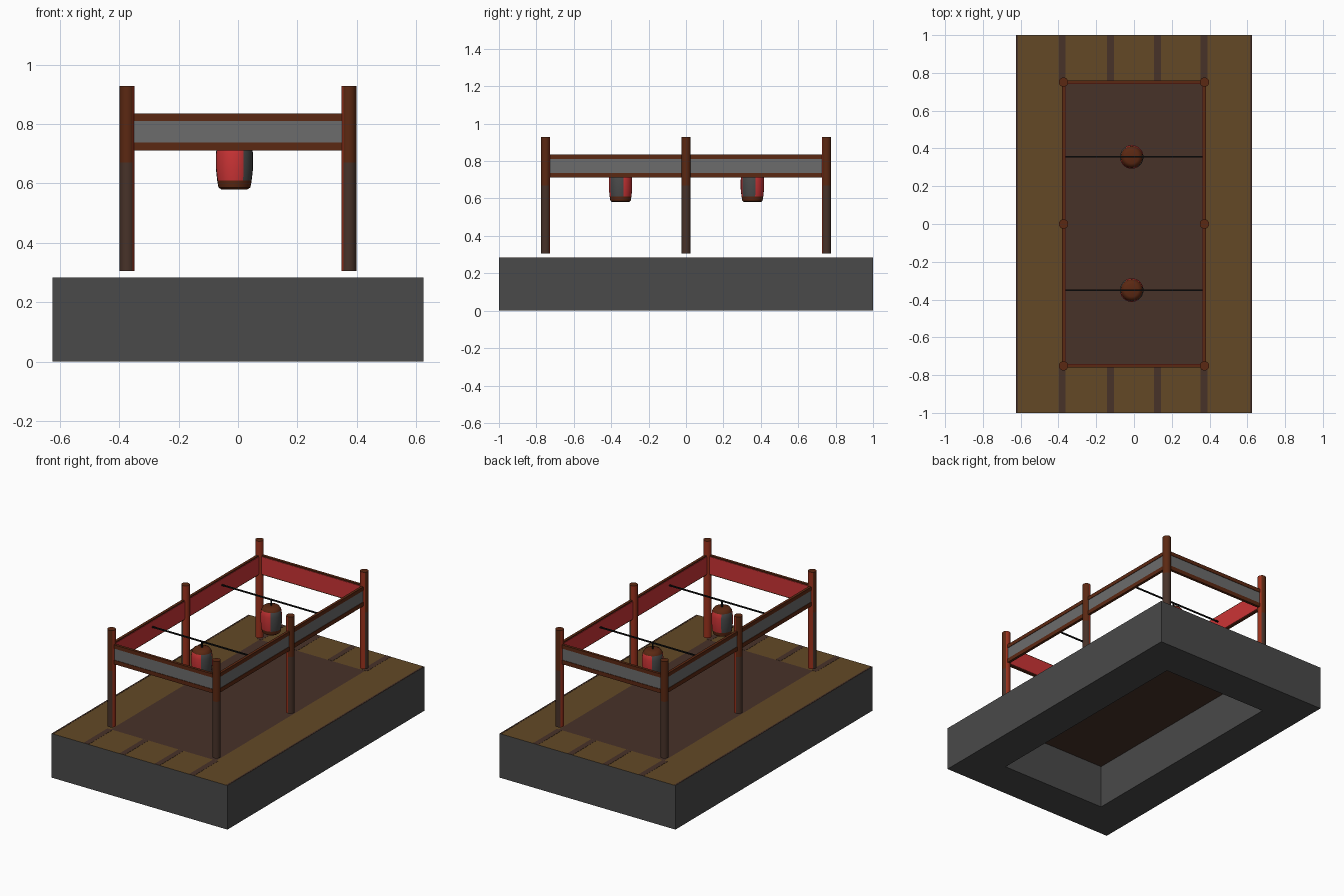
import bpy, bmesh, math
from mathutils import Vector

if "Cube" in bpy.data.objects:
    bpy.data.objects.remove(bpy.data.objects["Cube"])


def mat(name, r, g, b):
    m = bpy.data.materials.new(name)
    m.diffuse_color = (r, g, b, 1)
    m.use_nodes = True
    m.node_tree.nodes["Principled BSDF"].inputs["Base Color"].default_value = m.diffuse_color
    return m


CHARCOAL = mat("charcoal", .068, .068, .068)
GREY = mat("panel grey", .15, .15, .15)
APRON = mat("apron ochre", .125, .066, .019)
MAT = mat("mat brown", .064, .032, .022)
RUST = mat("rust brown", .105, .021, .006)
RUST_RED = mat("rust red", .33, .032, .012)
RED = mat("red", .60, .034, .036)
BLACK = mat("black", .006, .006, .006)

TOP = .283            # platform height
PX, PY = .373, .751   # corner post positions


def make(name, bm, mats, rule=None, smooth=False):
    bmesh.ops.recalc_face_normals(bm, faces=bm.faces)
    bm.normal_update()
    if rule:
        for f in bm.faces:
            f.material_index = rule(f)
    me = bpy.data.meshes.new(name)
    bm.to_mesh(me)
    bm.free()
    for m in mats:
        me.materials.append(m)
    ob = bpy.data.objects.new(name, me)
    bpy.context.collection.objects.link(ob)
    if smooth:
        bpy.ops.object.select_all(action='DESELECT')
        ob.select_set(True)
        bpy.context.view_layer.objects.active = ob
        bpy.ops.object.shade_smooth_by_angle(angle=math.radians(40))
    return ob


def box(name, x0, x1, y0, y1, z0, z1, m):
    bm = bmesh.new()
    bmesh.ops.create_cube(bm, size=1)
    for v in bm.verts:
        v.co = ((x0 + x1) / 2 + v.co.x * (x1 - x0),
                (y0 + y1) / 2 + v.co.y * (y1 - y0),
                (z0 + z1) / 2 + v.co.z * (z1 - z0))
    return make(name, bm, [m])


def lathe(name, x, y, profile, sides, mats, rule):
    """Closed turned shape from (radius, z) points, capped at both ends."""
    bm = bmesh.new()
    rings = [[bm.verts.new((x + r * math.cos(2 * math.pi * i / sides),
                            y + r * math.sin(2 * math.pi * i / sides), z))
              for i in range(sides)] for r, z in profile]
    for a, b in zip(rings, rings[1:]):
        for i in range(sides):
            j = (i + 1) % sides
            bm.faces.new((a[i], a[j], b[j], b[i]))
    bm.faces.new(rings[0])
    bm.faces.new(rings[-1])
    return make(name, bm, mats, rule, smooth=True)


# platform: hollow frame, ochre on top
bm = bmesh.new()
corners = ((-1, -1), (1, -1), (1, 1), (-1, 1))
loops = [[bm.verts.new((sx * w, sy * d, z)) for sx, sy in corners]
         for w, d, z in ((.625, 1, 0), (.625, 1, TOP), (.375, .755, TOP), (.375, .755, 0))]
for k in range(4):
    a, b = loops[k], loops[(k + 1) % 4]
    for i in range(4):
        j = (i + 1) % 4
        bm.faces.new((a[i], a[j], b[j], b[i]))
make("platform", bm, [CHARCOAL, APRON], lambda f: 1 if f.normal.z > .5 else 0)

# mat closing the top of the frame
box("ring_mat", -.375, .375, -.755, .755, TOP - .004, TOP, MAT)

# plank joints on the apron ends and edges
for s in (-1, 1):
    y0, y1 = sorted((s * .757, s * .999))
    for x in (-.38, -.125, .125, .37):
        box("plank_joint", x - .018, x + .018, y0, y1, TOP - .001, TOP + .001, MAT)
    box("edge_joint", s * .619 - .005, s * .619 + .005, -.999, .999, TOP - .001, TOP + .001, MAT)

# posts: brown outside, red towards the ring
for sx in (-1, 1):
    for sy in (-1, 0, 1):
        inward = Vector((-sx, -sy, 0)).normalized()

        def post_rule(f, inward=inward):
            if abs(f.normal.z) < .5 and f.normal.dot(inward) > .1:
                return 2
            return 1 if f.calc_center_median().z > .67 else 0
        lathe("post", sx * PX, sy * PY,
              [(.025, .306), (.025, .67), (.025, .928)], 16,
              [MAT, RUST, RUST_RED], post_rule)


# side barriers: grey panel between two rails, red lining on the inside
def barrier(axis, s, a, b):
    def part(name, d0, d1, z0, z1, m):
        d0, d1 = sorted((s * d0, s * d1))
        if axis == 'x':
            box(name, d0, d1, a, b, z0, z1, m)
        else:
            box(name, a, b, d0, d1, z0, z1, m)
    c = PX if axis == 'x' else PY
    part("barrier_panel", c - .002, c + .006, .735, .812, GREY)
    part("top_rail", c - .008, c + .009, .811, .835, RUST)
    part("bottom_rail", c - .008, c + .009, .711, .737, RUST)
    part("barrier_lining", c - .011, c - .002, .718, .828, RED)


for s in (-1, 1):
    barrier('y', s, -PX + .015, PX - .015)
    for t in (-1, 1):
        a, b = sorted((t * .015, t * (PY - .015)))
        barrier('x', s, a, b)

# hanging bags on cross wires
BX = -.012
for by in (-.35, .355):
    def bag_rule(f, by=by):
        c = f.calc_center_median()
        if c.z < .607 or c.z > .735:
            return 2
        ang = math.degrees(math.atan2(c.y - by, c.x - BX)) % 180
        return 0 if 12 < ang < 117 else 1
    lathe("hanging_bag", BX, by,
          [(.044, .58), (.054, .587), (.058, .61), (.0625, .65), (.0625, .70),
           (.058, .73), (.047, .747), (.035, .752)], 24,
          [RED, CHARCOAL, RUST], bag_rule)
    box("cross_wire", -PX, PX, by - .004, by + .004, .786, .794, BLACK)
    box("bag_hook", BX - .004, BX + .004, by - .004, by + .004, .75, .79, BLACK)
